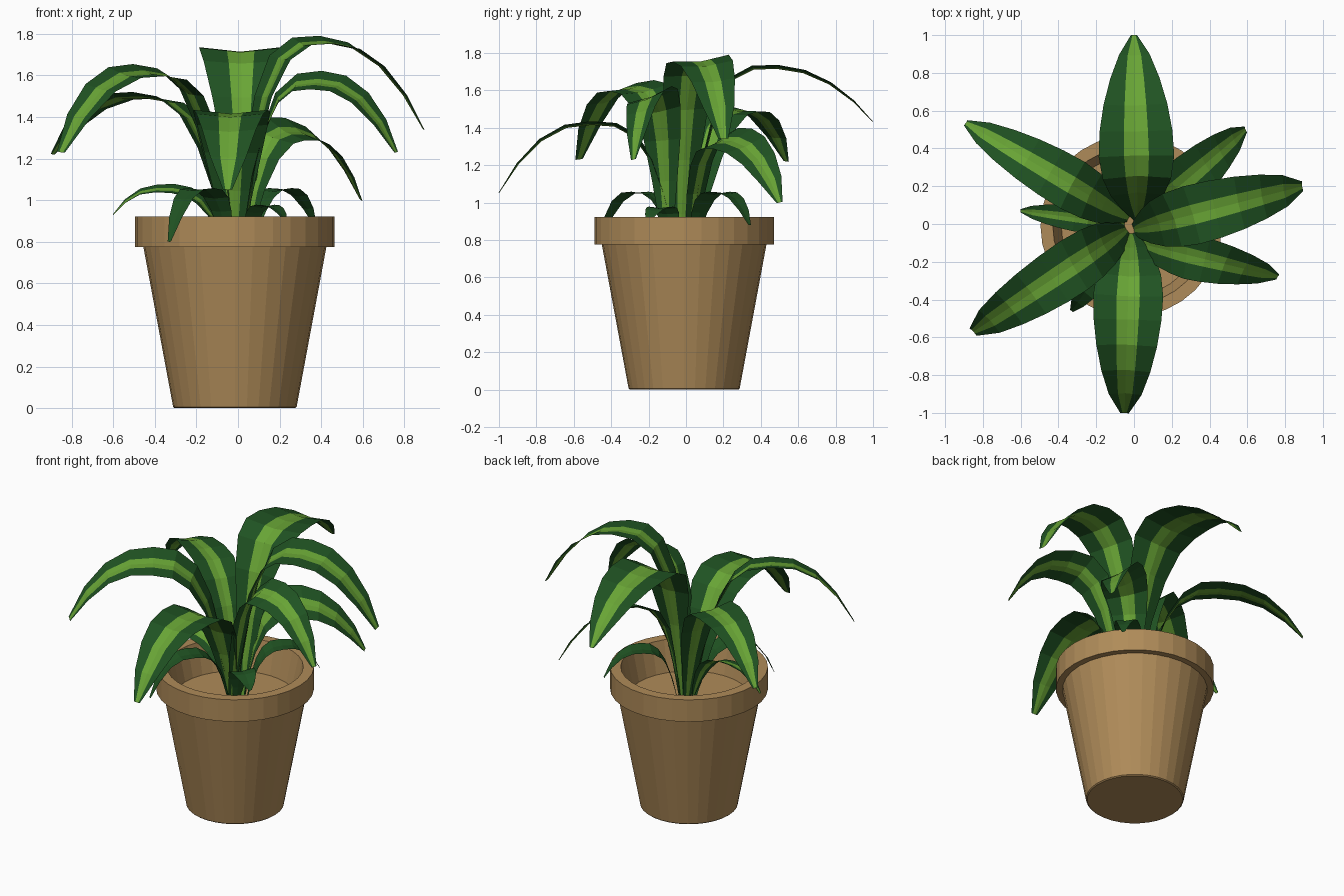
import bpy, math
from mathutils import Vector

if "Cube" in bpy.data.objects:
    bpy.data.objects.remove(bpy.data.objects["Cube"])


def material(name, rgb):
    m = bpy.data.materials.new(name)
    m.diffuse_color = (*rgb, 1)
    m.use_nodes = True
    m.node_tree.nodes["Principled BSDF"].inputs["Base Color"].default_value = m.diffuse_color
    return m


CLAY = material("clay brown", (0.43, 0.26, 0.10))
DARK = material("dark leaf green", (0.014, 0.085, 0.016))
LIGHT = material("light leaf green", (0.14, 0.375, 0.036))


def make(name, verts, faces, mats):
    me = bpy.data.meshes.new(name)
    me.from_pydata(verts, [], faces)
    for m in mats:
        me.materials.append(m)
    me.update()
    ob = bpy.data.objects.new(name, me)
    bpy.context.collection.objects.link(ob)
    return ob


def lathe(name, profile, centre, sides, mat):
    """Turn an (r, z) profile round a vertical axis and cap both ends."""
    verts, faces = [], []
    for r, z in profile:
        for i in range(sides):
            a = 2 * math.pi * i / sides
            verts.append((centre[0] + r * math.cos(a), centre[1] + r * math.sin(a), z))
    for k in range(len(profile) - 1):
        for i in range(sides):
            j = (i + 1) % sides
            faces.append((k * sides + i, k * sides + j, (k + 1) * sides + j, (k + 1) * sides + i))
    faces.append(tuple(reversed(range(sides))))
    faces.append(tuple(range((len(profile) - 1) * sides, len(profile) * sides)))
    return make(name, verts, faces, [mat])


# Pot with overhanging rim, sloping inside and sunken floor
lathe("pot", [(0.290, 0), (0.297, 0.006), (0.44, 0.775), (0.48, 0.775), (0.48, 0.922),
              (0.415, 0.922), (0.37, 0.72)], (-0.015, -0.01), 32, CLAY)

# Stations along a leaf, its relative width and stripe share there
ALONG = [0, .03, .08, .15, .24, .35, .48, .62, .76, .89, 1]
WIDTH = [.15, .30, .52, .75, .92, 1, .97, .87, .70, .47, .12]
STRIPE = [.38, .38, .36, .34, .33, .33, .33, .34, .37, .44, .5]
FOLD = 0.11
BASE_Z = 0.72


def leaf(name, base, tip, peak_z, half_width, peak_at=0.47, roll=0.0, taper=1.0, striped=True):
    """Arching leaf: rises steeply to peak_z, then droops to the tip."""
    start, end = Vector((*base, BASE_Z)), Vector(tip)
    mid = []
    for s in ALONG:
        p = start.lerp(end, s)
        if s < peak_at:
            p.z = peak_z - (peak_z - BASE_Z) * (1 - s / peak_at) ** 3.6
        else:
            p.z = peak_z - (peak_z - end.z) * ((s - peak_at) / (1 - peak_at)) ** 2.2
        mid.append(p)
    d = end - start
    flat = Vector((-d.y, d.x, 0)).normalized()
    verts, faces = [], []
    for i, p in enumerate(mid):
        t = mid[min(i + 1, len(mid) - 1)] - mid[max(i - 1, 0)]
        up = t.cross(flat).normalized()
        # roll the blade about its midrib, more so past the stalk
        r = roll * min(1, ALONG[i] / 0.2)
        side = flat * math.cos(r) + up * math.sin(r)
        up = t.cross(side).normalized()
        w = half_width * WIDTH[i] ** taper
        for a in (-1, -STRIPE[i], 0, STRIPE[i], 1):
            verts.append(p + side * (a * w) + up * (abs(a) * w * FOLD))
    for i in range(len(mid) - 1):
        for j in range(4):
            k = i * 5 + j
            faces.append((k, k + 5, k + 6, k + 1))
    ob = make(name, verts, faces, [DARK, LIGHT] if striped else [DARK])
    # Light stripe down the two middle strips
    if striped:
        for f in ob.data.polygons:
            f.material_index = 1 if f.index % 4 in (1, 2) else 0
    return ob


# Large leaves
leaf("leaf_back", (0.02, 0.02), (0.0, 1.0, 1.43), 1.715, 0.20, 0.44, taper=1.2)
leaf("leaf_front", (-0.02, -0.05), (-0.05, -1.0, 1.05), 1.415, 0.185, 0.5)
leaf("leaf_right", (0.0, -0.03), (0.89, 0.20, 1.34), 1.755, 0.16, roll=0.12, taper=0.85)
leaf("leaf_front_right", (0.02, -0.10), (0.76, -0.28, 1.23), 1.565, 0.13, 0.5, roll=0.36)
leaf("leaf_back_right", (0.03, 0.02), (0.59, 0.50, 1.0), 1.33, 0.145, 0.42, roll=0.4)
leaf("leaf_front_left", (-0.04, -0.03), (-0.85, -0.57, 1.23), 1.61, 0.15, 0.53, roll=-0.2, taper=0.8)
leaf("leaf_back_left", (-0.03, 0.03), (-0.89, 0.535, 1.22), 1.49, 0.14, 0.55, roll=0.12)

# Small lower leaves
leaf("small_leaf_left", (-0.05, 0.0), (-0.60, 0.07, 0.93), 1.05, 0.075, 0.62, roll=-0.3)
leaf("small_leaf_front_left", (-0.04, -0.05), (-0.33, -0.46, 0.80), 1.05, 0.08, 0.55, striped=False)
leaf("small_leaf_back_right", (0.05, 0.03), (0.37, 0.34, 0.88), 1.05, 0.08, 0.55, striped=False)
leaf("small_leaf_front_right", (0.04, -0.07), (0.23, -0.20, 0.90), 0.97, 0.08, 0.55, striped=False)
